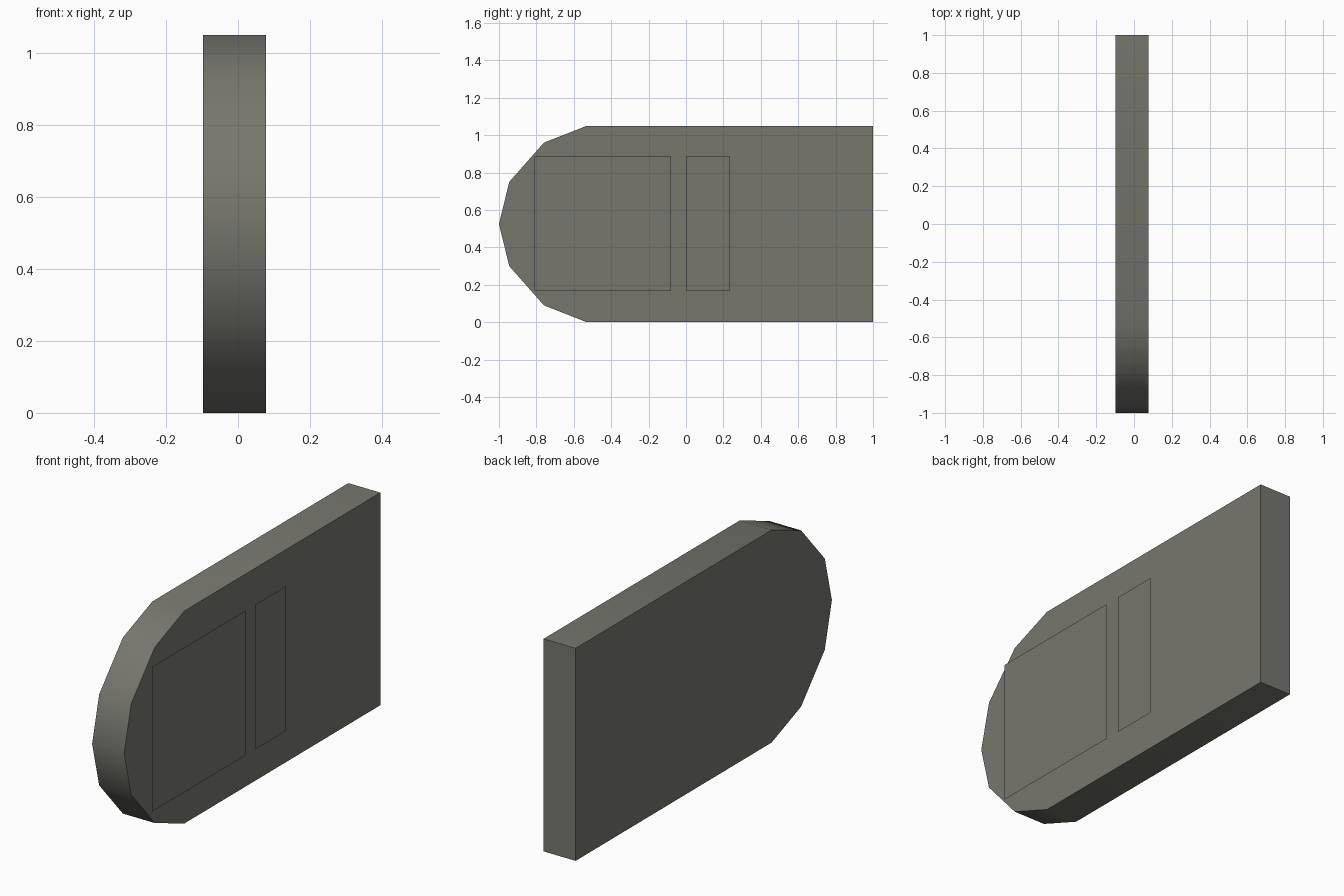
import bpy, bmesh, math

if "Cube" in bpy.data.objects:
    bpy.data.objects.remove(bpy.data.objects["Cube"])

mat = bpy.data.materials.new("grey stone")
mat.diffuse_color = (0.185, 0.185, 0.158, 1)
mat.use_nodes = True
mat.node_tree.nodes["Principled BSDF"].inputs["Base Color"].default_value = mat.diffuse_color


def make_object(name, bm):
    mesh = bpy.data.meshes.new(name)
    bm.to_mesh(mesh)
    bm.free()
    mesh.materials.append(mat)
    obj = bpy.data.objects.new(name, mesh)
    bpy.context.collection.objects.link(obj)
    return obj


# Slab: half profile (y, z offset from mid height), mirrored, extruded along x
HEIGHT, X0, X1 = 1.05, -0.097, 0.078
mid = HEIGHT / 2
half = [(1.0, mid), (-0.53, mid), (-0.76, 0.435), (-0.945, 0.225)]
profile = half + [(-1.0, 0)] + [(y, -z) for y, z in reversed(half)]
bm = bmesh.new()
face = bm.faces.new([bm.verts.new((X0, y, z + mid)) for y, z in profile])
ext = bmesh.ops.extrude_face_region(bm, geom=[face], use_keep_orig=True)
for v in ext["geom"]:
    if isinstance(v, bmesh.types.BMVert):
        v.co.x = X1
bmesh.ops.recalc_face_normals(bm, faces=bm.faces)
slab = make_object("slab", bm)
bpy.context.view_layer.objects.active = slab
slab.select_set(True)
bpy.ops.object.shade_smooth_by_angle(angle=math.radians(32))


# Flat sheets floating just off the right side
def sheet(name, y0, y1, z0=0.17, z1=0.885, x=0.097):
    bm = bmesh.new()
    corners = [(y0, z0), (y1, z0), (y1, z1), (y0, z1)]
    bm.faces.new([bm.verts.new((x, y, z)) for y, z in corners])
    make_object(name, bm)


sheet("large_panel", -0.81, -0.08)
sheet("small_panel", 0.0, 0.235)
